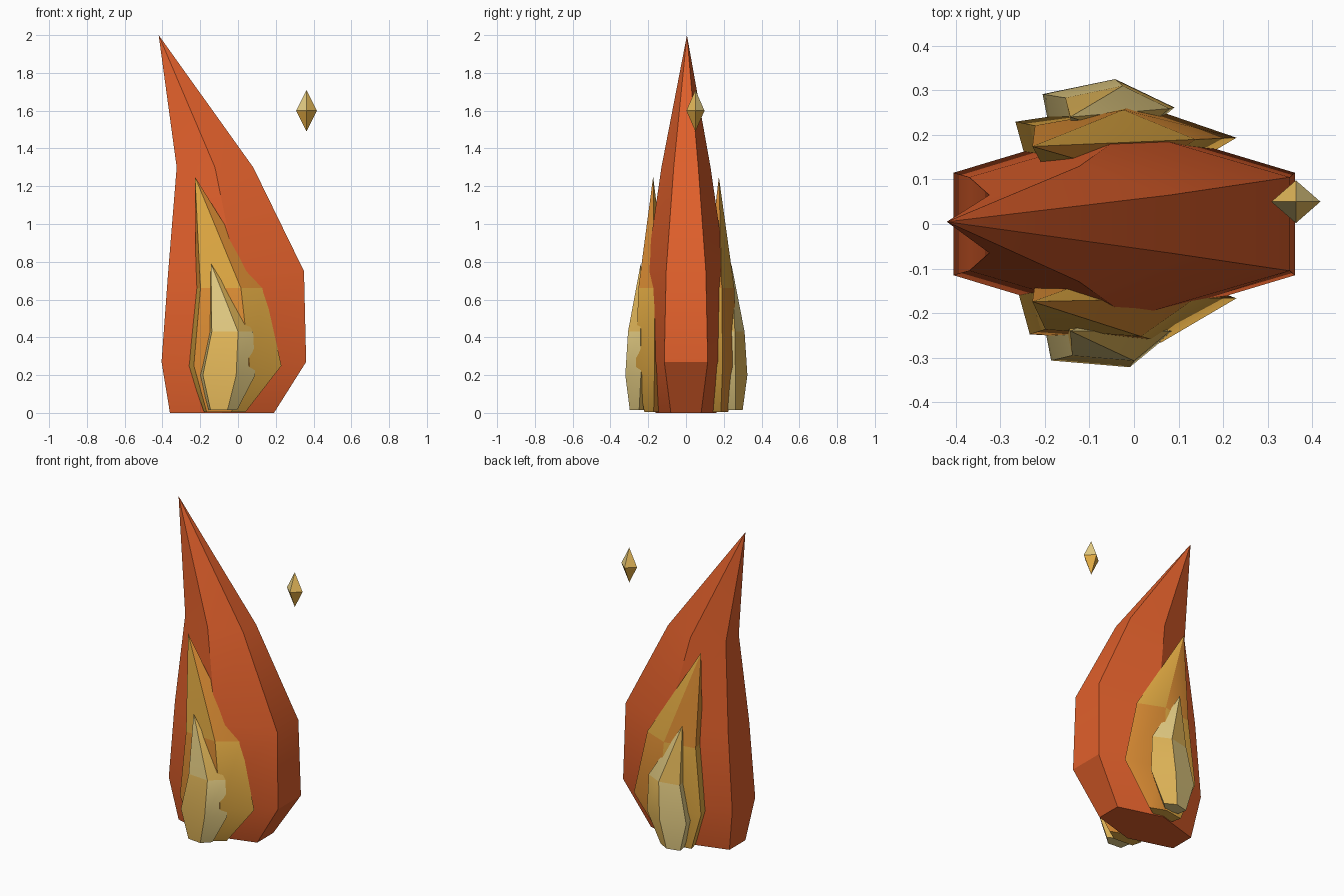
import bpy, bmesh
from math import cos, sin, radians, tau

cube = bpy.data.objects.get("Cube")
if cube:
    bpy.data.objects.remove(cube, do_unlink=True)


def material(name, rgb):
    mat = bpy.data.materials.new(name)
    mat.use_nodes = True
    mat.diffuse_color = (*rgb, 1)
    mat.node_tree.nodes["Principled BSDF"].inputs["Base Color"].default_value = (*rgb, 1)
    return mat


orange = material("flame orange", (0.74, 0.115, 0.024))
gold = material("gold", (0.79, 0.42, 0.058))
amber = material("amber", (0.75, 0.28, 0.036))
pale = material("pale yellow", (0.82, 0.64, 0.24))
yellow = material("warm yellow", (0.84, 0.52, 0.11))


def finish(name, bm, mats):
    bmesh.ops.recalc_face_normals(bm, faces=bm.faces)
    mesh = bpy.data.meshes.new(name)
    bm.to_mesh(mesh)
    bm.free()
    for m in mats:
        mesh.materials.append(m)
    obj = bpy.data.objects.new(name, mesh)
    bpy.context.collection.objects.link(obj)
    bpy.ops.object.select_all(action="DESELECT")
    obj.select_set(True)
    bpy.context.view_layer.objects.active = obj
    bpy.ops.object.shade_smooth_by_angle(angle=radians(30))


def flame(name, outline, rings, tip, mats, tones):
    """Loft an outline through rings of (z, centre x, radius x, centre y, radius y) to a tip.
    tones gives the material of each side; the pointed top swaps them."""
    bm = bmesh.new()
    loops = [[bm.verts.new((cx + rx * u, cy + ry * v, z)) for u, v in outline]
             for z, cx, rx, cy, ry in rings]
    top = bm.verts.new(tip)
    bm.faces.new(loops[0])
    for i, tone in enumerate(tones):
        j = (i + 1) % len(outline)
        for low, high in zip(loops, loops[1:]):
            f = bm.faces.new((low[i], low[j], high[j], high[i]))
            f.material_index = tone
        f = bm.faces.new((loops[-1][i], loops[-1][j], top))
        f.material_index = len(mats) - 1 - tone
    finish(name, bm, mats)


# Large outer flame
hexagon = [(cos(radians(a)), sin(radians(a))) for a in range(30, 390, 60)]
flame("outer_flame", hexagon,
      [(0, -0.085, 0.318, 0, 0.16), (0.27, -0.022, 0.442, 0, 0.23),
       (0.75, -0.01, 0.415, 0, 0.21), (1.3, -0.122, 0.234, 0, 0.13)],
      (-0.42, 0.005, 2), [orange], [0] * 6)

# Middle and inner flames, front and back, on an uneven five-sided outline
uneven = [(1, 0.15), (0.1, 1), (-1, 0.55), (-0.87, -0.75), (0.32, -0.95)]
tones = [1, 0, 0, 1, 0]
for label, s in (("front", -1), ("back", 1)):
    flame(label + "_middle_flame", uneven,
          [(0.005, -0.07, 0.11, 0.178 * s, 0.045), (0.25, -0.018, 0.248, 0.18 * s, 0.09),
           (0.66, -0.042, 0.18, 0.178 * s, 0.078)],
          (-0.228, 0.174 * s, 1.25), [gold, amber], tones)
    flame(label + "_inner_flame", uneven,
          [(0.015, -0.08, 0.075, 0.255 * s, 0.045), (0.2, -0.057, 0.148, 0.25 * s, 0.075),
           (0.43, -0.037, 0.117, 0.25 * s, 0.06)],
          (-0.143, 0.24 * s, 0.79), [pale, yellow], tones)

# Floating spark: alternating top faces, gold underside
bm = bmesh.new()
ring = [bm.verts.new((0.363 + 0.055 * cos(tau * i / 4), 0.05 + 0.048 * sin(tau * i / 4), 1.6))
        for i in range(4)]
for z in (1.71, 1.49):
    point = bm.verts.new((0.363, 0.05, z))
    for i in range(4):
        f = bm.faces.new((ring[i], ring[(i + 1) % 4], point))
        f.material_index = i % 2 if z > 1.6 else 2
finish("spark", bm, [pale, yellow, gold])
